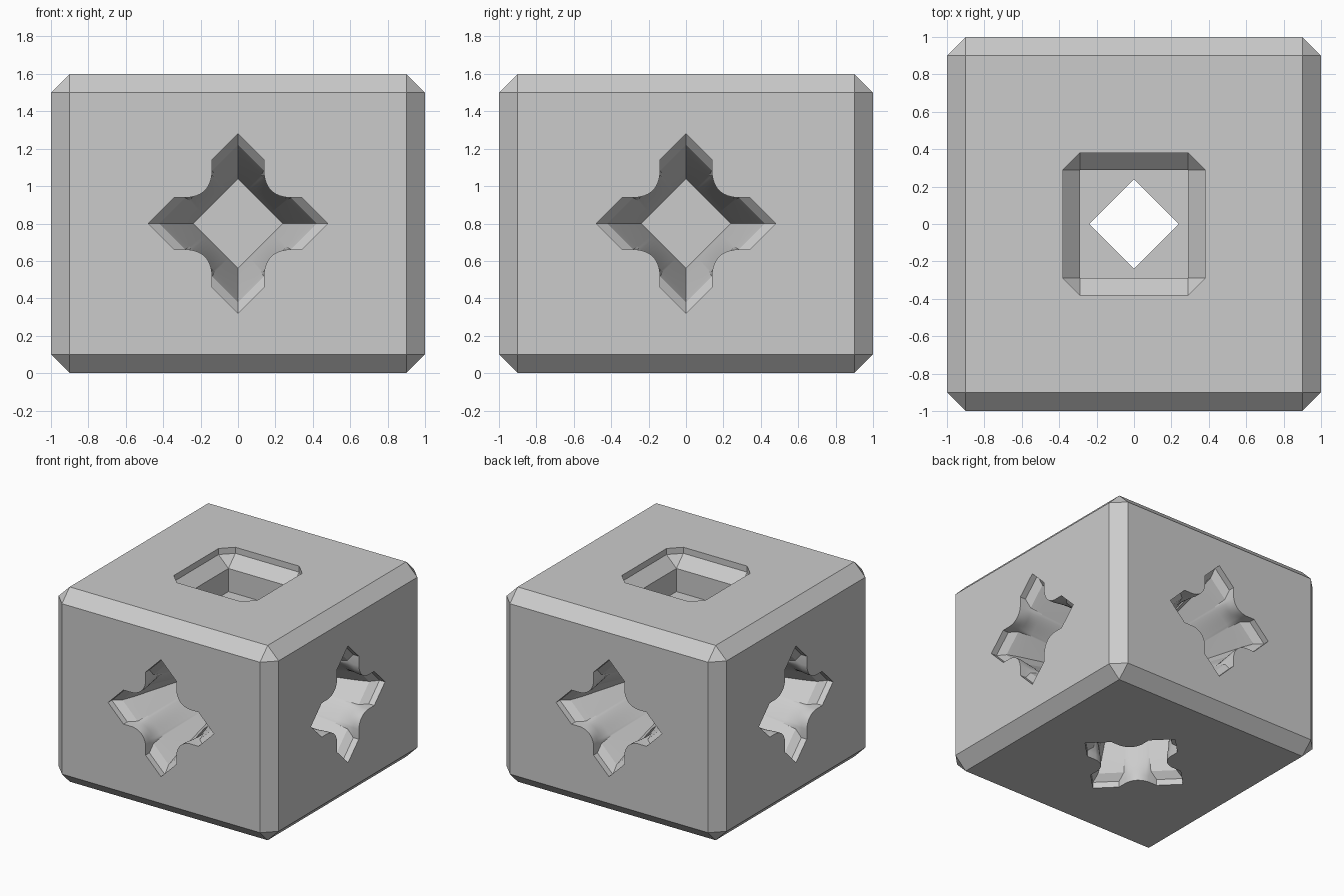
import bpy
import bmesh
from math import radians, sqrt
from mathutils import Matrix

cube = bpy.data.objects.get("Cube")
if cube:
    bpy.data.objects.remove(cube)

HEIGHT = 1.6
SQ = sqrt(0.5)

grey = bpy.data.materials.new("light_grey")
grey.use_nodes = True
grey.diffuse_color = (0.6, 0.6, 0.6, 1)
grey.node_tree.nodes["Principled BSDF"].inputs["Base Color"].default_value = grey.diffuse_color


def make_object(name, bm):
    bmesh.ops.recalc_face_normals(bm, faces=bm.faces)
    mesh = bpy.data.meshes.new(name)
    bm.to_mesh(mesh)
    bm.free()
    mesh.materials.append(grey)
    ob = bpy.data.objects.new(name, mesh)
    bpy.context.collection.objects.link(ob)
    return ob


def loft(bm, rings, matrix):
    """Skin a closed solid through rings of equal point count."""
    loops = [[bm.verts.new((matrix @ Matrix.Translation(p)).translation) for p in ring]
             for ring in rings]
    for a, b in zip(loops, loops[1:]):
        for i in range(len(a)):
            j = (i + 1) % len(a)
            bm.faces.new((a[i], a[j], b[j], b[i]))
    bm.faces.new(loops[0])
    bm.faces.new(loops[-1])


def star_ring(depth, s, shoulder, waist):
    """Square on its corner whose sides bulge inward in the middle."""
    w = 0.085
    half = [(w * k / 5, waist + (shoulder - waist) * (k / 5) ** 2) for k in range(6)]
    half.append((w + max(s - shoulder, 0.01), s))
    side = [(-s, s)] + [(-t, n) for t, n in reversed(half)] + half[1:]
    points = []
    for k in range(4):
        turn = Matrix.Rotation(radians(-90 * k), 4, 'Z')
        points += [(turn @ Matrix.Translation(((n + t) * SQ, (n - t) * SQ, depth))).translation
                   for t, n in side]
    return points


def square_ring(z, outer, inner):
    """Square with cut corners, counter-clockwise."""
    pts = []
    for x, y in ((1, 1), (-1, 1), (-1, -1), (1, -1)):
        a, b = (x * outer, y * inner, z), (x * inner, y * outer, z)
        pts += [a, b] if x * y > 0 else [b, a]
    return pts


# depth, half side, shoulder, waist
STAR = [(-0.05, 0.34, 0.283, 0.25), (0.05, 0.34, 0.283, 0.25),
        (0.1, 0.297, 0.28, 0.258), (0.2, 0.27, 0.27, 0.27),
        (0.69, 0.17, 0.17, 0.17)]

# Block with chamfered edges
bm = bmesh.new()
bmesh.ops.create_cube(bm, size=1, matrix=Matrix.Translation((0, 0, HEIGHT / 2))
                      @ Matrix.Diagonal((2, 2, HEIGHT, 1)))
bmesh.ops.bevel(bm, geom=bm.edges[:], offset=0.1, segments=1, affect='EDGES')
block = make_object("connector_block", bm)

# Star sockets on the four sides, and the one below that runs up to the top socket
bm = bmesh.new()
rings = [star_ring(*row) for row in STAR]
for k in range(4):
    loft(bm, rings, Matrix.Rotation(radians(90 * k), 4, 'Z')
         @ Matrix.Translation((0, -1, HEIGHT / 2)) @ Matrix.Rotation(radians(-90), 4, 'X'))
loft(bm, rings + [star_ring(1.4, 0.17, 0.17, 0.17)], Matrix.Identity(4))
star_cutter = make_object("star_socket_cutter", bm)

# Square socket on top, with a chamfered step
bm = bmesh.new()
loft(bm, [square_ring(1.65, 0.38, 0.29), square_ring(1.55, 0.38, 0.29),
          square_ring(1.46, 0.29, 0.29), square_ring(1.27, 0.29, 0.29)], Matrix.Identity(4))
bmesh.ops.remove_doubles(bm, verts=bm.verts[:], dist=0.0001)
top_cutter = make_object("top_socket_cutter", bm)

# Cut the sockets
bpy.ops.object.select_all(action='DESELECT')
bpy.context.view_layer.objects.active = block
block.select_set(True)
for cutter in (star_cutter, top_cutter):
    mod = block.modifiers.new(cutter.name, 'BOOLEAN')
    mod.operation = 'DIFFERENCE'
    mod.solver = 'EXACT'
    mod.object = cutter
    bpy.ops.object.modifier_apply(modifier=mod.name)
    bpy.data.objects.remove(cutter)
bpy.ops.object.shade_smooth_by_angle(angle=radians(20))
